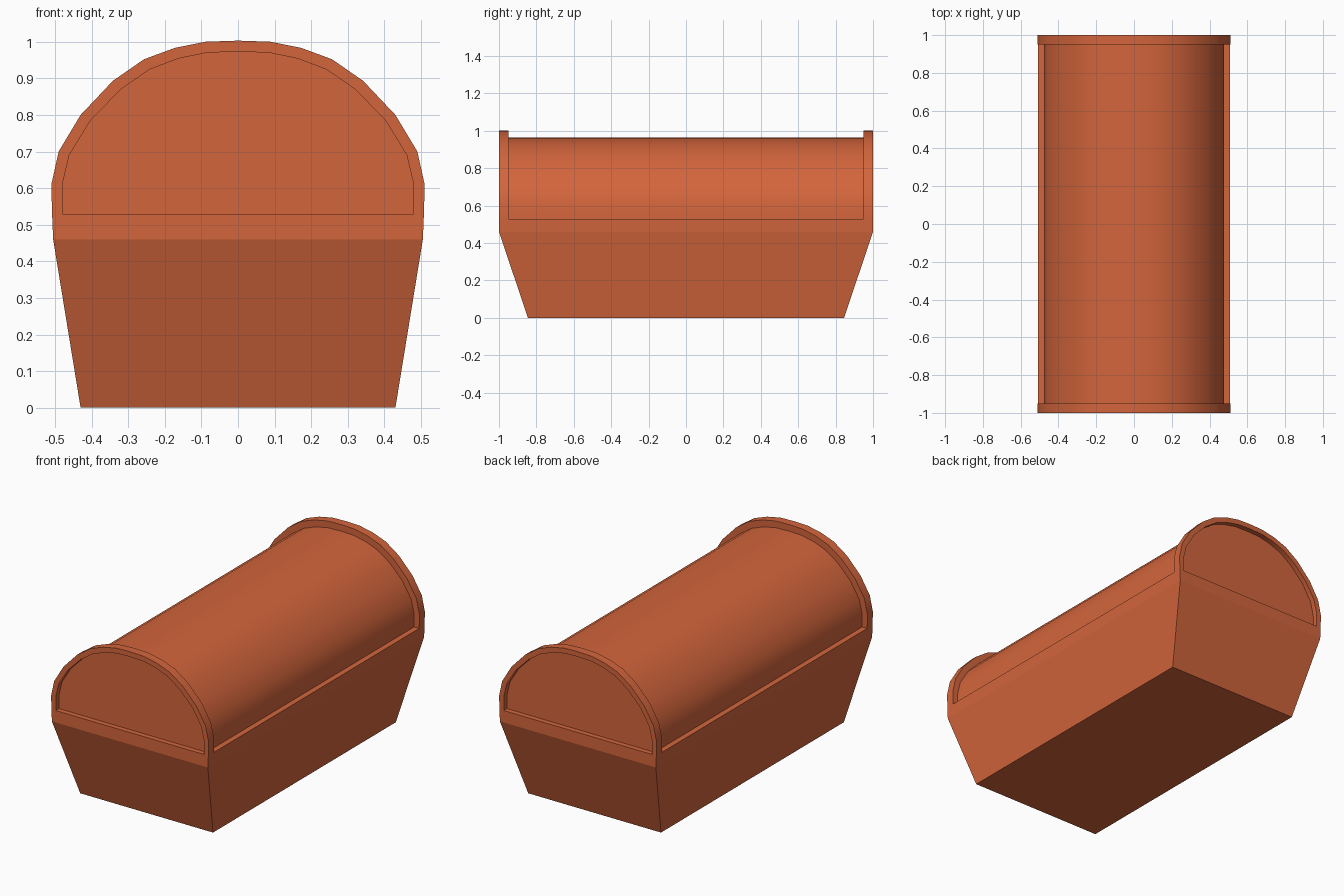
import bpy, math

if "Cube" in bpy.data.objects:
    bpy.data.objects.remove(bpy.data.objects["Cube"])

mat = bpy.data.materials.new("terracotta")
mat.diffuse_color = (0.65, 0.13, 0.045, 1)
mat.use_nodes = True
mat.node_tree.nodes["Principled BSDF"].inputs["Base Color"].default_value = mat.diffuse_color


def loft(name, rings, closed):
    """Skin between matching rings of points and cap both ends."""
    n = len(rings[0])
    verts = [p for ring in rings for p in ring]
    faces = []
    for r in range(len(rings) - 1):
        for i in range(n if closed else n - 1):
            j = (i + 1) % n
            faces.append((r * n + i, (r + 1) * n + i, (r + 1) * n + j, r * n + j))
    last = (len(rings) - 1) * n
    faces.append(tuple(range(n)))
    faces.append(tuple(reversed(range(last, last + n))))
    mesh = bpy.data.meshes.new(name)
    mesh.from_pydata(verts, [], faces)
    mesh.materials.append(mat)
    obj = bpy.data.objects.new(name, mesh)
    bpy.context.collection.objects.link(obj)
    return obj


def rect(x, y, z):
    return [(-x, -y, z), (-x, y, z), (x, y, z), (x, -y, z)]


def arch(half, y):
    """Full arch from its right half, which runs from the foot to the crown."""
    pts = half + [(-x, z) for x, z in reversed(half[:-1])]
    return [(x, y, z) for x, z in pts]


# Tapered chest body with an upright band along its top
loft("chest_body", [rect(0.43, 0.845, 0), rect(0.505, 1, 0.46), rect(0.508, 1, 0.53)], True)

# Arched lid: barrel, raised end rims and recessed end panels
outer = [(0.508, 0.53), (0.51, 0.61), (0.49, 0.70), (0.43, 0.80), (0.342, 0.893),
         (0.257, 0.952), (0.173, 0.983), (0.088, 1.0), (0, 1.003)]
inner = [(0.48, 0.53), (0.48, 0.61), (0.461, 0.69), (0.403, 0.785), (0.32, 0.87),
         (0.242, 0.924), (0.163, 0.954), (0.085, 0.97), (0, 0.973)]
barrel = [(x * 0.99, 0.53 + (z - 0.53) * 0.98) for x, z in inner]

steps = [(inner, 0.97), (inner, 1.0), (outer, 1.0), (outer, 0.95), (barrel, 0.95)]
rings = [arch(p, -y) for p, y in steps] + [arch(p, y) for p, y in reversed(steps)]
lid = loft("arched_lid", rings, False)

bpy.ops.object.select_all(action='DESELECT')
lid.select_set(True)
bpy.context.view_layer.objects.active = lid
bpy.ops.object.shade_smooth_by_angle(angle=math.radians(30))
